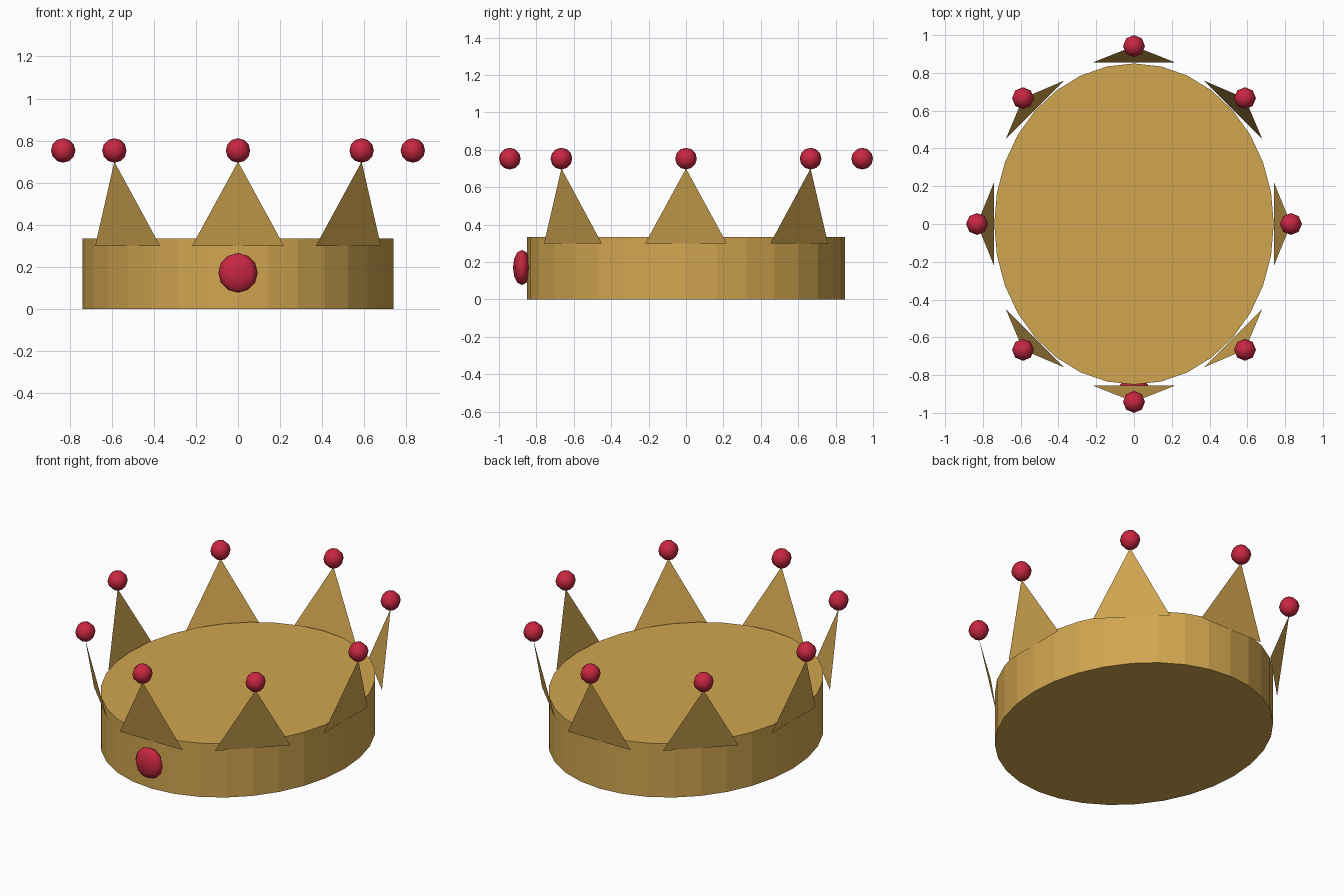
import bpy
from math import sin, cos, pi

if "Cube" in bpy.data.objects:
    bpy.data.objects.remove(bpy.data.objects["Cube"])


def material(name, color):
    m = bpy.data.materials.new(name)
    m.diffuse_color = color
    m.use_nodes = True
    m.node_tree.nodes["Principled BSDF"].inputs["Base Color"].default_value = m.diffuse_color
    return m


gold = material("gold", (0.64, 0.38, 0.08, 1))
ruby = material("ruby", (0.58, 0.02, 0.053, 1))


def finish(name, mat):
    ob = bpy.context.object
    ob.name = name
    ob.data.materials.append(mat)
    return ob


def jewel(name, loc, size):
    bpy.ops.mesh.primitive_uv_sphere_add(segments=8, ring_count=6, radius=1, location=loc)
    finish(name, ruby).scale = size
    bpy.ops.object.shade_smooth()


# Oval solid band
H = 0.335
bpy.ops.mesh.primitive_cylinder_add(vertices=32, radius=1, depth=1, location=(0, 0, H / 2))
finish("band", gold).scale = (0.74, 0.85, H)

# Eight flat triangular points leaning outward, each tipped with a jewel
HALF = 0.218
for i in range(8):
    a = i * pi / 4
    c, s = cos(a), sin(a)
    bx, by = 0.742 * c, 0.855 * s
    tip = (0.831 * c, 0.942 * s)
    mesh = bpy.data.meshes.new("point")
    mesh.from_pydata([(bx + HALF * s, by - HALF * c, 0.3),
                      (bx - HALF * s, by + HALF * c, 0.3),
                      (*tip, 0.7)], [], [(0, 1, 2)])
    mesh.materials.append(gold)
    bpy.context.collection.objects.link(bpy.data.objects.new(f"point_{i + 1}", mesh))
    jewel(f"tip_jewel_{i + 1}", (*tip, 0.753), (0.058, 0.058, 0.058))

# Large flattened jewel on the front of the band
jewel("front_jewel", (0, -0.877, 0.171), (0.094, 0.048, 0.094))
